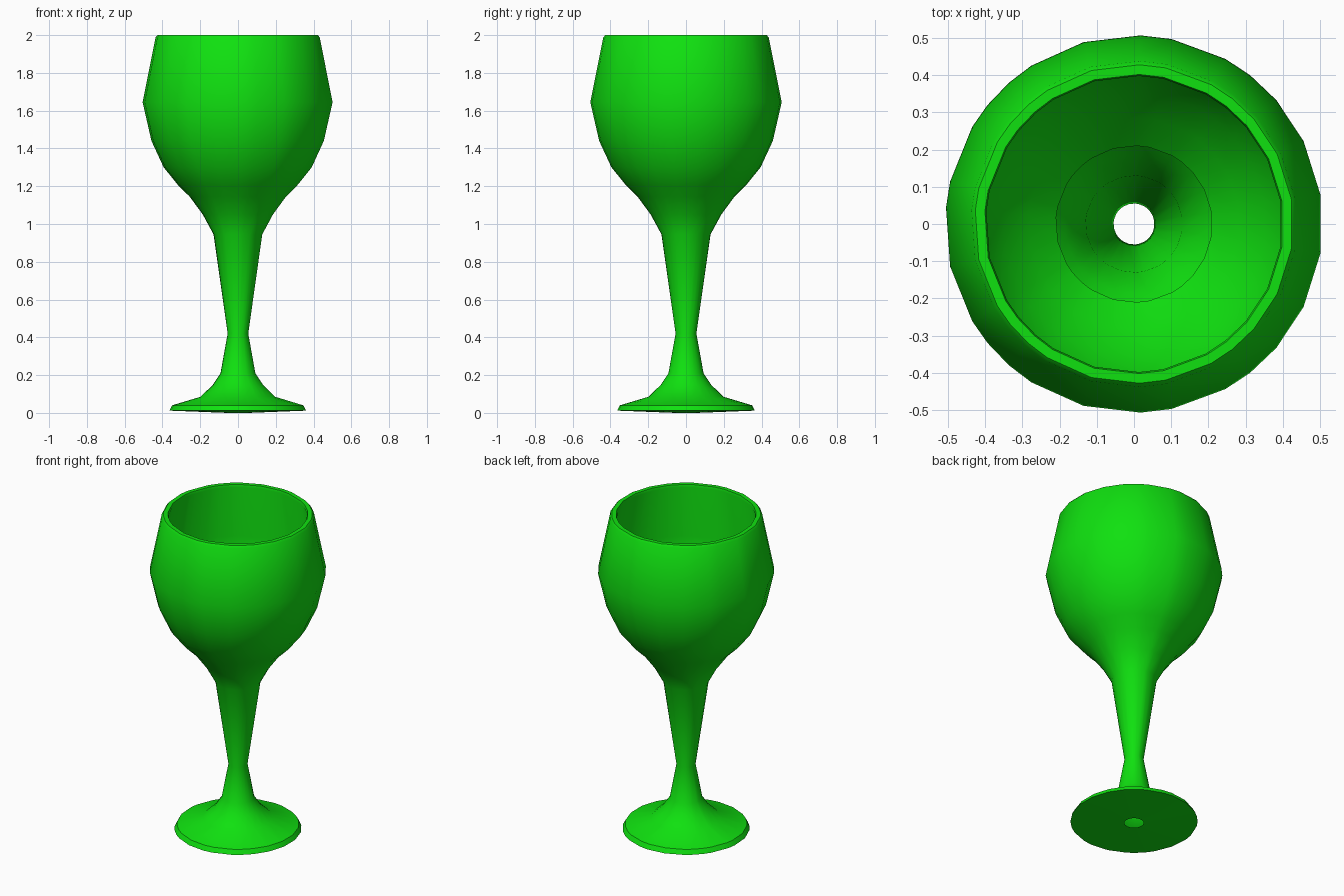
import bpy, bmesh, math

cube = bpy.data.objects.get("Cube")
if cube:
    bpy.data.objects.remove(cube, do_unlink=True)

# Single green glaze
green = bpy.data.materials.new("bright_green")
green.use_nodes = True
colour = (0.005, 0.75, 0.005, 1)
green.diffuse_color = colour
green.node_tree.nodes["Principled BSDF"].inputs["Base Color"].default_value = colour

# Uneven facets around the axis, mirrored front to back
half = [9, 26, 41, 52, 61, 78.5, 88, 105.5, 123, 131.5, 141, 149, 167]
angles = [math.radians(a) for a in half + [175] + [360 - a for a in reversed(half)]]

# Profile sections as (radius, height), running from the underside to the bowl interior
foot = [(0.055, 0), (0.365, 0.012), (0.35, 0.04), (0.2, 0.085), (0.135, 0.147)]
stem = [(0.093, 0.21), (0.055, 0.42), (0.13, 0.945)]
bowl = [(0.187, 1.05), (0.257, 1.145), (0.318, 1.205), (0.395, 1.3),
        (0.46, 1.44), (0.507, 1.645)]
rim = [(0.438, 1.988), (0.428, 2), (0.402, 2), (0.398, 1.985)]
interior = [(0.465, 1.645), (0.42, 1.46), (0.355, 1.33), (0.285, 1.24), (0.21, 1.16)]


def lathe(name, profile):
    """Revolve a profile around z, leaving both ends open."""
    bm = bmesh.new()
    rings = [[bm.verts.new((r * math.cos(a), r * math.sin(a), z)) for a in angles]
             for r, z in profile]
    n = len(angles)
    for low, high in zip(rings, rings[1:]):
        for i in range(n):
            j = (i + 1) % n
            bm.faces.new((low[i], low[j], high[j], high[i]))
    mesh = bpy.data.meshes.new(name)
    bm.to_mesh(mesh)
    bm.free()
    mesh.materials.append(green)
    obj = bpy.data.objects.new(name, mesh)
    bpy.context.collection.objects.link(obj)
    return obj


# Hollow goblet: foot, stem and bowl share one continuous skin
goblet = lathe("goblet", foot + stem + bowl + rim + interior)
bpy.ops.object.select_all(action="DESELECT")
goblet.select_set(True)
bpy.context.view_layer.objects.active = goblet
bpy.ops.object.shade_smooth_by_angle(angle=math.radians(42))
